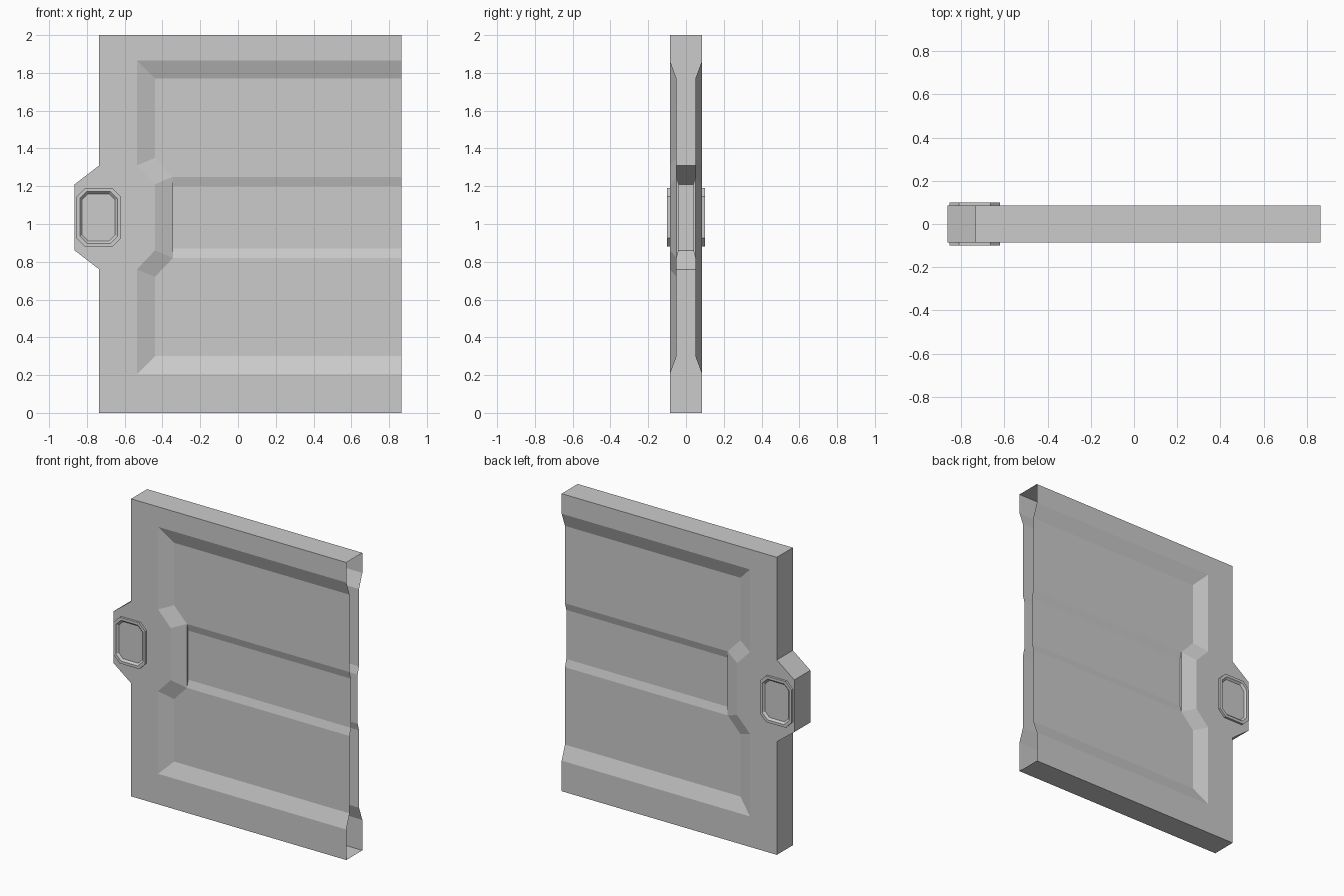
import bpy, bmesh

if "Cube" in bpy.data.objects:
    bpy.data.objects.remove(bpy.data.objects["Cube"])

RIGHT = 0.865


def finish(name, bm):
    """Turn a front half into an object mirrored front to back."""
    mesh = bpy.data.meshes.new(name)
    bm.to_mesh(mesh)
    bm.free()
    obj = bpy.data.objects.new(name, mesh)
    bpy.context.collection.objects.link(obj)
    mod = obj.modifiers.new("front_back", "MIRROR")
    mod.use_axis = (False, True, False)
    mod.use_clip = True
    return obj


def ring(bm, pts, depth):
    return [bm.verts.new((x, -depth, z)) for x, z in pts]


def bridge(bm, a, b, closed=False):
    n = len(a)
    for i in range(n if closed else n - 1):
        j = (i + 1) % n
        bm.faces.new((a[i], a[j], b[j], b[i]))


# Door panel: open at the right end, stepped recess on both faces
bm = bmesh.new()
outline = [(RIGHT, 2), (-0.735, 2), (-0.735, 1.31), (-0.865, 1.21),
           (-0.865, 0.86), (-0.735, 0.76), (-0.735, 0), (RIGHT, 0)]
recess = [(RIGHT, 1.865), (-0.535, 1.865), (-0.535, 1.31), (-0.44, 1.21),
          (-0.44, 0.86), (-0.535, 0.76), (-0.535, 0.205), (RIGHT, 0.205)]
floor = [(RIGHT, 1.77), (-0.44, 1.77), (-0.44, 1.35), (-0.345, 1.25),
         (-0.345, 0.82), (-0.44, 0.72), (-0.44, 0.30), (RIGHT, 0.30)]
o = ring(bm, outline, 0.085)
mid = ring(bm, outline, 0)
r = ring(bm, recess, 0.085)
f = ring(bm, floor, 0.05)
bridge(bm, mid, o)
bm.faces.new(o + r[::-1])
bridge(bm, r, f)

# Central groove between the upper and lower recess floors
top_end, low_end = ring(bm, [(RIGHT, 1.25), (RIGHT, 0.82)], 0.05)
bm.faces.new(f[:4] + [top_end])
bm.faces.new(f[4:] + [low_end])
edge = [top_end, f[3], f[4], low_end]
groove = ring(bm, [(RIGHT, 1.20), (-0.345, 1.20), (-0.345, 0.87), (RIGHT, 0.87)], 0.036)
bridge(bm, edge, groove)
bm.faces.new(groove)
finish("door_panel", bm)


# Octagonal lock frame on the side tab
def octagon(x0, x1, z0, z1, c):
    return [(x1 - c, z1), (x0 + c, z1), (x0, z1 - c), (x0, z0 + c),
            (x0 + c, z0), (x1 - c, z0), (x1, z0 + c), (x1, z1 - c)]


bm = bmesh.new()
loops = [ring(bm, octagon(-0.855 + d, -0.62 - d, 0.88 + d, 1.19 - d, c), y)
         for d, c, y in ((0, 0.045, 0.085), (0, 0.045, 0.10),
                         (0.018, 0.037, 0.10), (0.030, 0.032, 0.087))]
for a, b in zip(loops, loops[1:]):
    bridge(bm, a, b, closed=True)
bm.faces.new(loops[-1])
finish("lock_frame", bm)
